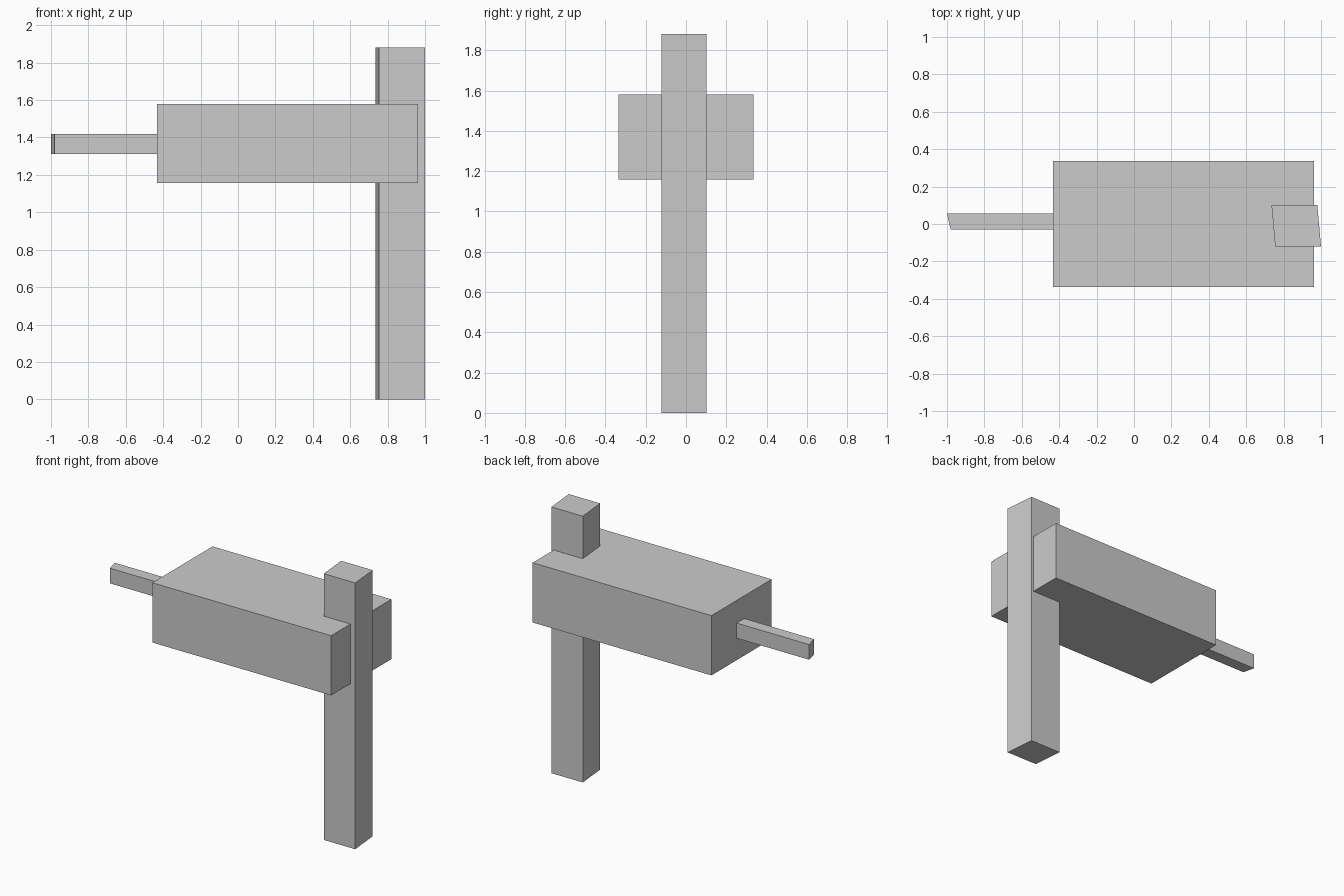
import bpy
import bmesh

if "Cube" in bpy.data.objects:
    bpy.data.objects.remove(bpy.data.objects["Cube"])


def prism(name, outline, z0, z1):
    """Extrude a flat footprint from z0 up to z1."""
    bm = bmesh.new()
    face = bm.faces.new([bm.verts.new((x, y, z0)) for x, y in outline])
    top = bmesh.ops.extrude_face_region(bm, geom=[face])["geom"]
    verts = [v for v in top if isinstance(v, bmesh.types.BMVert)]
    bmesh.ops.translate(bm, verts=verts, vec=(0, 0, z1 - z0))
    bmesh.ops.recalc_face_normals(bm, faces=bm.faces)
    mesh = bpy.data.meshes.new(name)
    bm.to_mesh(mesh)
    bm.free()
    obj = bpy.data.objects.new(name, mesh)
    bpy.context.collection.objects.link(obj)
    return obj


def slanted(x0, x1, y0, y1, skew):
    """Parallelogram footprint whose back edge is shifted left by skew."""
    return [(x0 + skew, y0), (x1, y0), (x1 - skew, y1), (x0, y1)]


# Main block
prism("body", slanted(-0.434, 0.963, -0.336, 0.336, 0), 1.158, 1.58)
# Upright through the end of the block, slightly skewed
prism("post", slanted(0.735, 1.0, -0.121, 0.102, 0.02), 0, 1.88)
# Thin bar out of the other end, seated in the block
prism("rod", slanted(-1.0, -0.40, -0.03, 0.055, 0.02), 1.313, 1.42)
